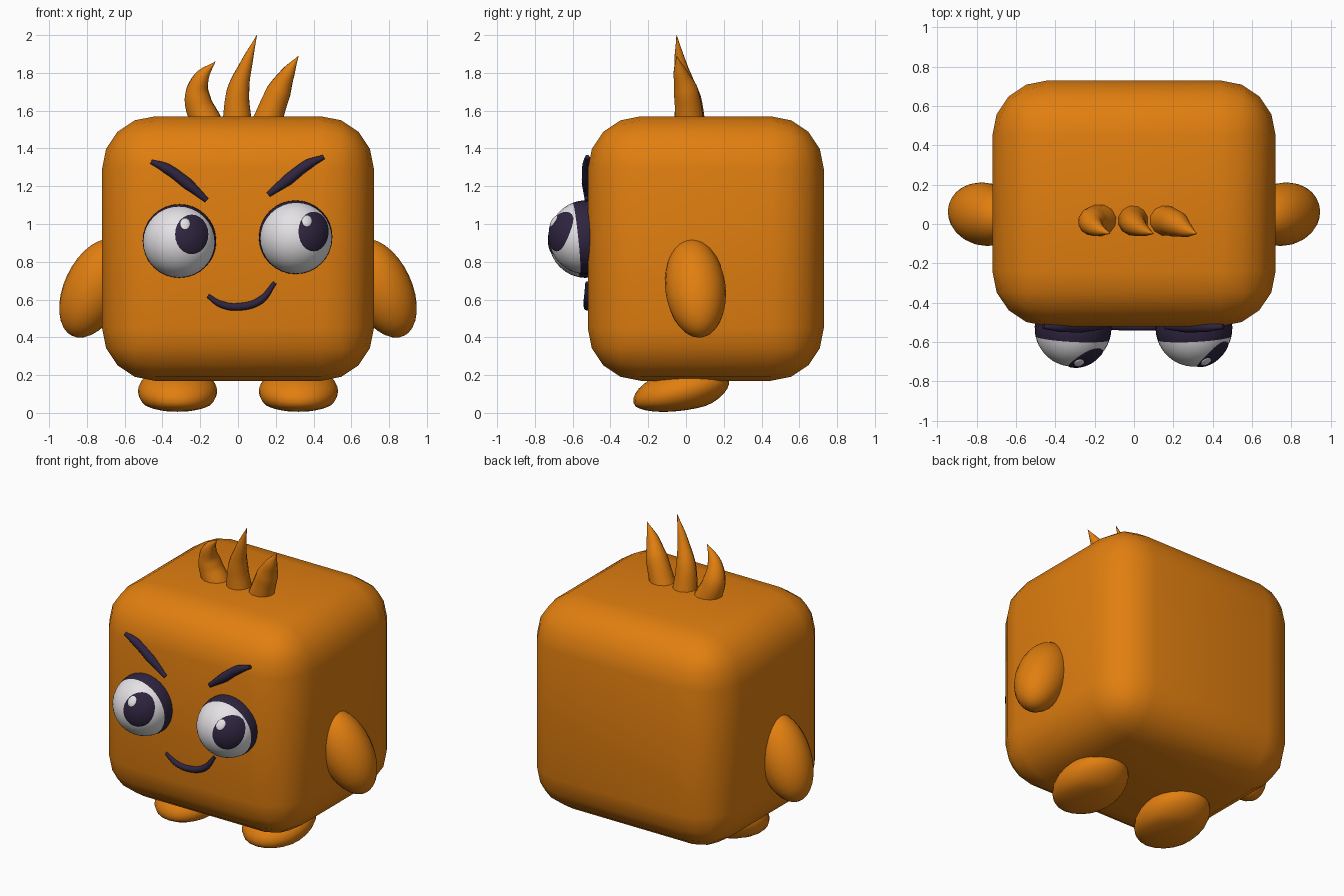
import bpy, bmesh
from math import radians, sqrt
from mathutils import Matrix, Vector, Euler

cube = bpy.data.objects.get("Cube")
if cube:
    bpy.data.objects.remove(cube, do_unlink=True)


def material(name, rgb):
    m = bpy.data.materials.new(name)
    m.use_nodes = True
    m.diffuse_color = (*rgb, 1)
    m.node_tree.nodes["Principled BSDF"].inputs["Base Color"].default_value = (*rgb, 1)
    return m


ORANGE = material("orange", (0.75, 0.21, 0.005))
DARK = material("dark_purple", (0.028, 0.018, 0.05))
WHITE = material("white", (0.78, 0.76, 0.78))


def finish(name, bm, *mats, angle=50):
    mesh = bpy.data.meshes.new(name)
    bm.to_mesh(mesh)
    bm.free()
    ob = bpy.data.objects.new(name, mesh)
    bpy.context.collection.objects.link(ob)
    for m in mats:
        mesh.materials.append(m)
    smooth(ob, angle)
    return ob


def smooth(ob, angle=50):
    bpy.ops.object.select_all(action='DESELECT')
    ob.select_set(True)
    bpy.context.view_layer.objects.active = ob
    bpy.ops.object.shade_smooth_by_angle(angle=radians(angle))


def sphere(u=24, v=16):
    bm = bmesh.new()
    bmesh.ops.create_uvsphere(bm, u_segments=u, v_segments=v, radius=1)
    return bm


def place(bm, loc, scale, rot):
    m = Matrix.LocRotScale(Vector(loc), Euler([radians(a) for a in rot]), Vector(scale))
    bmesh.ops.transform(bm, matrix=m, verts=bm.verts)


def tube(name, points, mat, sides=4):
    """Tapered tube through (x, y, z, radius) points."""
    cu = bpy.data.curves.new(name, 'CURVE')
    cu.dimensions = '3D'
    cu.bevel_depth = 1
    cu.bevel_resolution = sides
    cu.resolution_u = 6
    cu.use_fill_caps = True
    sp = cu.splines.new('BEZIER')
    sp.bezier_points.add(len(points) - 1)
    for bp, (x, y, z, r) in zip(sp.bezier_points, points):
        bp.co = (x, y, z)
        bp.radius = r
        bp.handle_left_type = bp.handle_right_type = 'AUTO'
    cu.materials.append(mat)
    ob = bpy.data.objects.new(name, cu)
    bpy.context.collection.objects.link(ob)
    bpy.ops.object.select_all(action='DESELECT')
    ob.select_set(True)
    bpy.context.view_layer.objects.active = ob
    bpy.ops.object.convert(target='MESH')
    smooth(bpy.context.object, 60)


# Body: rounded block
bm = bmesh.new()
bmesh.ops.create_cube(bm, size=1)
place(bm, (0, 0.105, 0.87), (1.44, 1.25, 1.40), (0, 0, 0))
bmesh.ops.bevel(bm, geom=bm.edges[:], offset=0.28, segments=4, profile=0.5, affect='EDGES')
finish("body", bm, ORANGE)

# Arms and feet, mirrored
for side, s in (("left", 1), ("right", -1)):
    bm = sphere()
    place(bm, (s * 0.76, 0.05, 0.66), (0.16, 0.16, 0.28), (6, -25 * s, 0))
    finish(side + "_arm", bm, ORANGE)

    bm = sphere()
    place(bm, (s * 0.32, -0.025, 0.115), (0.21, 0.26, 0.12), (14, 0, 0))
    for v in bm.verts:
        if v.co.z < 0.04:      # flattened sole
            v.co.z = max(0, 0.04 + (v.co.z - 0.04) * 0.6)
    finish(side + "_foot", bm, ORANGE)


# Eyes: white ball with dark back rim, pupil and glint
EYE_R, EYE_Y = 0.195, -0.53


def eye_patch(name, ex, ez, cx, cz, rx, rz, lift, mat):
    """Oval plate wrapped on the front of an eye."""
    bm = sphere(24, 12)
    bmesh.ops.delete(bm, geom=[v for v in bm.verts if v.co.z < -0.01], context='VERTS')
    for v in bm.verts:
        x, z = cx + rx * v.co.x, cz + rz * v.co.y
        depth = sqrt(max(0, EYE_R ** 2 - (x - ex) ** 2 - (z - ez) ** 2))
        v.co = (x, EYE_Y - depth - lift - 0.007 * v.co.z, z)
    finish(name, bm, mat)


def eye(side, ex, ez, px, pz, rx, rz, yaw):
    bm = sphere(32, 24)
    for f in bm.faces:
        f.material_index = 1 if f.calc_center_median().z < 0.25 else 0
    place(bm, (ex, EYE_Y, ez), (EYE_R,) * 3, (96, 0, yaw))
    finish(side + "_eye", bm, WHITE, DARK)
    eye_patch(side + "_pupil", ex, ez, px, pz, rx, rz, 0.002, DARK)
    eye_patch(side + "_glint", ex, ez, px - 0.035, pz + 0.055, 0.026, 0.03, 0.009, WHITE)


eye("right", -0.31, 0.91, -0.245, 0.945, 0.088, 0.105, -3)
eye("left", 0.305, 0.93, 0.40, 0.96, 0.08, 0.105, 3)

# Brows and mouth
Y = -0.522
tube("right_brow", [(-0.46, Y, 1.33, 0.012), (-0.38, Y, 1.295, 0.027),
                    (-0.27, Y, 1.215, 0.03), (-0.165, Y, 1.125, 0.014)], DARK)
tube("left_brow", [(0.455, Y, 1.355, 0.012), (0.37, Y, 1.315, 0.027),
                   (0.265, Y, 1.235, 0.03), (0.16, Y, 1.155, 0.014)], DARK)
tube("mouth", [(-0.16, Y, 0.62, 0.011), (-0.09, Y, 0.575, 0.018), (0.01, Y, 0.562, 0.02),
               (0.12, Y, 0.597, 0.02), (0.195, Y, 0.69, 0.011)], DARK)

# Hair tufts
tube("right_tuft", [(-0.165, 0.02, 1.53, 0.085), (-0.215, 0.01, 1.67, 0.07),
                    (-0.195, -0.02, 1.77, 0.043), (-0.12, -0.05, 1.86, 0.001)], ORANGE)
tube("middle_tuft", [(-0.005, 0.02, 1.53, 0.08), (0.0, 0.0, 1.7, 0.062),
                     (0.045, -0.03, 1.85, 0.033), (0.1, -0.05, 2.0, 0.001)], ORANGE)
tube("left_tuft", [(0.15, 0.02, 1.53, 0.08), (0.215, 0.0, 1.7, 0.067),
                   (0.265, -0.03, 1.8, 0.038), (0.32, -0.05, 1.89, 0.001)], ORANGE)
